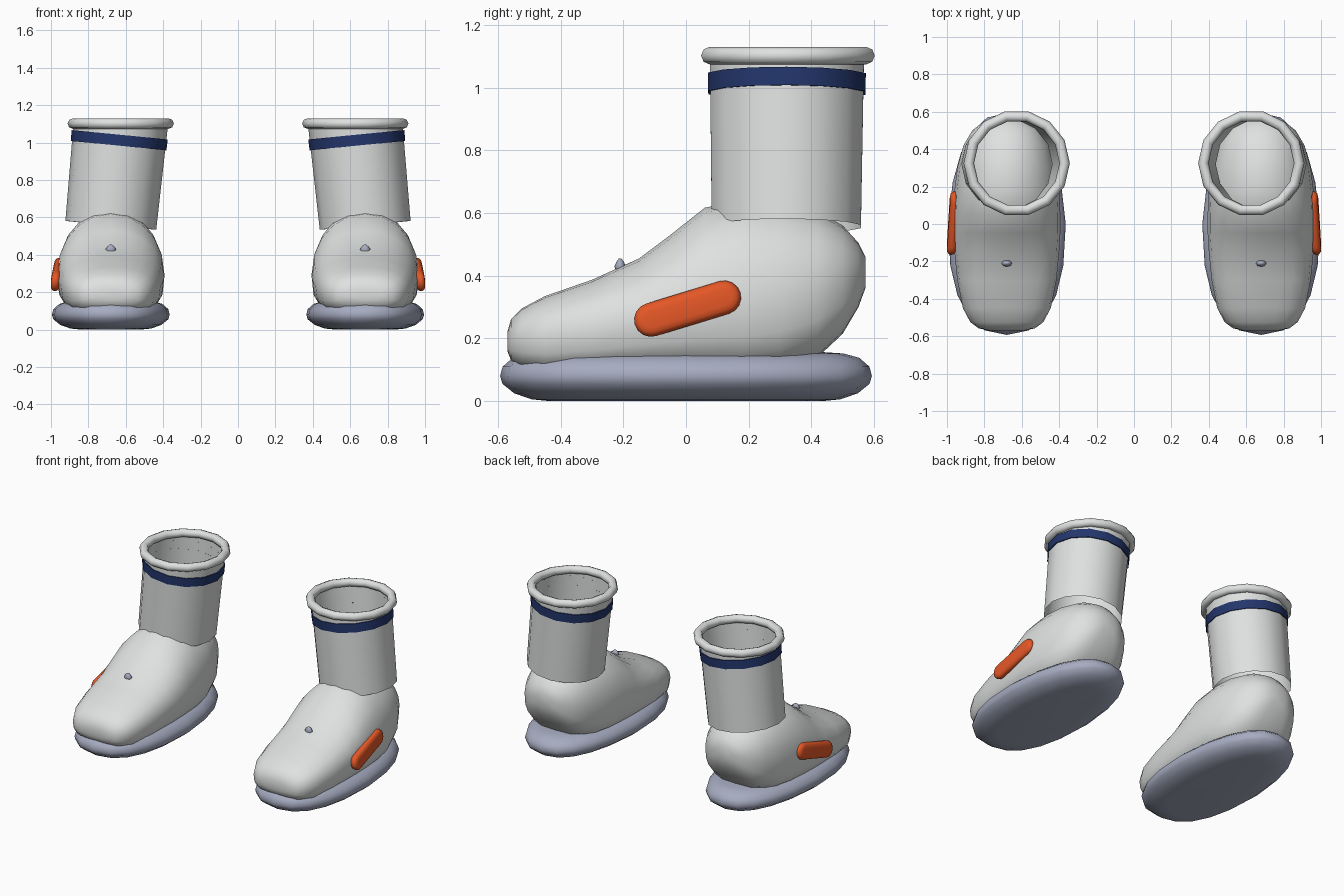
import bpy, bmesh, math
from mathutils import Vector

if "Cube" in bpy.data.objects:
    bpy.data.objects.remove(bpy.data.objects["Cube"])

CX = 0.68  # centre line of one boot; the other is mirrored


def material(name, rgb):
    m = bpy.data.materials.new(name)
    m.diffuse_color = (*rgb, 1)
    m.use_nodes = True
    m.node_tree.nodes["Principled BSDF"].inputs["Base Color"].default_value = m.diffuse_color
    return m


WHITE = material("soft white", (0.74, 0.75, 0.75))
GREY = material("blue grey", (0.38, 0.41, 0.53))
NAVY = material("navy", (0.017, 0.037, 0.15))
ORANGE = material("orange", (0.78, 0.095, 0.02))


def loft(name, rings, mat, caps=True, closed=False, angle=40):
    """Skin rings of points, mirror to the other boot, shade smooth."""
    bm = bmesh.new()
    rows = [[bm.verts.new(p) for p in ring] for ring in rings]
    n = len(rows[0])
    pairs = list(zip(rows, rows[1:])) + ([(rows[-1], rows[0])] if closed else [])
    for a, b in pairs:
        for i in range(n):
            j = (i + 1) % n
            bm.faces.new((a[i], a[j], b[j], b[i]))
    if caps:
        bm.faces.new(rows[0])
        bm.faces.new(rows[-1])
    bmesh.ops.recalc_face_normals(bm, faces=bm.faces)
    me = bpy.data.meshes.new(name)
    bm.to_mesh(me)
    bm.free()
    me.materials.append(mat)
    ob = bpy.data.objects.new(name, me)
    bpy.context.collection.objects.link(ob)
    bpy.ops.object.select_all(action='DESELECT')
    ob.select_set(True)
    bpy.context.view_layer.objects.active = ob
    bpy.ops.object.shade_smooth_by_angle(angle=math.radians(angle))
    mid = bpy.data.objects.get("mirror_centre")
    mod = ob.modifiers.new("other boot", 'MIRROR')
    mod.use_axis = (True, False, False)
    mod.mirror_object = mid
    mod.use_mirror_merge = False
    return ob


def power(c, e):
    return math.copysign(abs(c) ** (2 / e), c)


def angles(n):
    return [2 * math.pi * i / n for i in range(n)]


# Sole: rounded outline, narrower at the heel, stacked in height
def sole_ring(z, inset):
    pts = []
    for a in angles(20):
        x, y = power(math.cos(a), 2.4), power(math.sin(a), 2.4)
        half = 0.315 - (0.035 * y if y > 0 else 0)
        pts.append((CX + x * (half - inset), y * (0.593 - inset), z))
    return pts


loft("sole", [sole_ring(z, i) for z, i in (
    (0, 0.16), (0.006, 0.10), (0.025, 0.045), (0.055, 0.008), (0.08, 0),
    (0.11, 0.008), (0.138, 0.04), (0.152, 0.09), (0.156, 0.15))], GREY, angle=60)


# Foot: cross-sections from toe to heel (y, bottom, widest height, top, half width)
SECTIONS = (
    (-0.570, 0.16, 0.19, 0.22, 0.09), (-0.558, 0.13, 0.19, 0.262, 0.15),
    (-0.525, 0.10, 0.20, 0.295, 0.195), (-0.45, 0.08, 0.21, 0.335, 0.235),
    (-0.30, 0.08, 0.23, 0.387, 0.265), (-0.15, 0.08, 0.26, 0.455, 0.280),
    (-0.05, 0.08, 0.28, 0.53, 0.286), (0.06, 0.08, 0.30, 0.617, 0.286),
    (0.18, 0.08, 0.31, 0.64, 0.280), (0.30, 0.09, 0.33, 0.635, 0.265),
    (0.42, 0.14, 0.36, 0.605, 0.232), (0.50, 0.215, 0.385, 0.56, 0.185),
    (0.55, 0.30, 0.405, 0.505, 0.122), (0.572, 0.36, 0.415, 0.46, 0.06))


def foot_ring(y, bottom, mid, top, half):
    pts = []
    for a in angles(20):
        s, c = math.sin(a), math.cos(a)
        e = 3 if s < 0 else (2.35 if y < -0.2 else 2.05)
        z = mid + power(s, e) * ((top - mid) if s > 0 else (mid - bottom))
        pts.append((CX + half * power(c, e), y, z))
    return pts


loft("foot", [foot_ring(*s) for s in SECTIONS], WHITE, angle=70)


# Shaft and stripe: open tubes around an axis that leans inward
LOW, HIGH = Vector((CX, 0.32, 0.558)), Vector((0.627, 0.322, 1.10))
AXIS = (HIGH - LOW).normalized()
SIDE = Vector((0, 1, 0)).cross(AXIS).normalized()
FORE = AXIS.cross(SIDE)


def tube_ring(t, r):
    c = LOW.lerp(HIGH, t)
    return [c + SIDE * r * math.cos(a) + FORE * r * math.sin(a) for a in angles(14)]


loft("shaft", [tube_ring(0, 0.244), tube_ring(1, 0.252)], WHITE, caps=False)
loft("stripe", [tube_ring(t, r) for t, r in (
    (0.785, 0.250), (0.785, 0.257), (0.892, 0.258), (0.892, 0.251))], NAVY, caps=False)

# Rolled rim at the top
loft("rim", [[(0.627 + (0.256 + 0.028 * math.cos(b)) * math.cos(a),
               0.325 + (0.256 + 0.028 * math.cos(b)) * math.sin(a),
               1.102 + 0.028 * math.sin(b)) for b in angles(8)]
             for a in angles(14)], WHITE, caps=False, closed=True, angle=60)


# Side badge: tilted pill with rounded edges on the outer face
def pill_ring(x, r):
    tilt, pts = math.radians(17), []
    for end in (1, -1):
        for i in range(9):
            a = math.pi * (i / 8 - 0.5) + (0 if end > 0 else math.pi)
            u, v = end * 0.122 + r * math.cos(a), r * math.sin(a)
            y = 0.005 + u * math.cos(tilt) - v * math.sin(tilt)
            z = 0.295 + u * math.sin(tilt) + v * math.cos(tilt)
            pts.append((x - 0.04 * y - 0.07 * (z - 0.295), y, z))
    return pts


loft("side_badge", [pill_ring(x, r) for x, r in (
    (0.945, 0.04), (0.955, 0.05), (0.968, 0.054), (0.981, 0.05),
    (0.989, 0.04), (0.992, 0.025))], ORANGE, angle=60)

# Small knob on the instep
loft("knob", [[(CX + r * math.cos(a), -0.21 + 0.65 * r * math.sin(a), z) for a in angles(8)]
              for z, r in ((0.41, 0.018), (0.43, 0.028), (0.445, 0.018), (0.455, 0.006))],
     GREY, angle=60)
